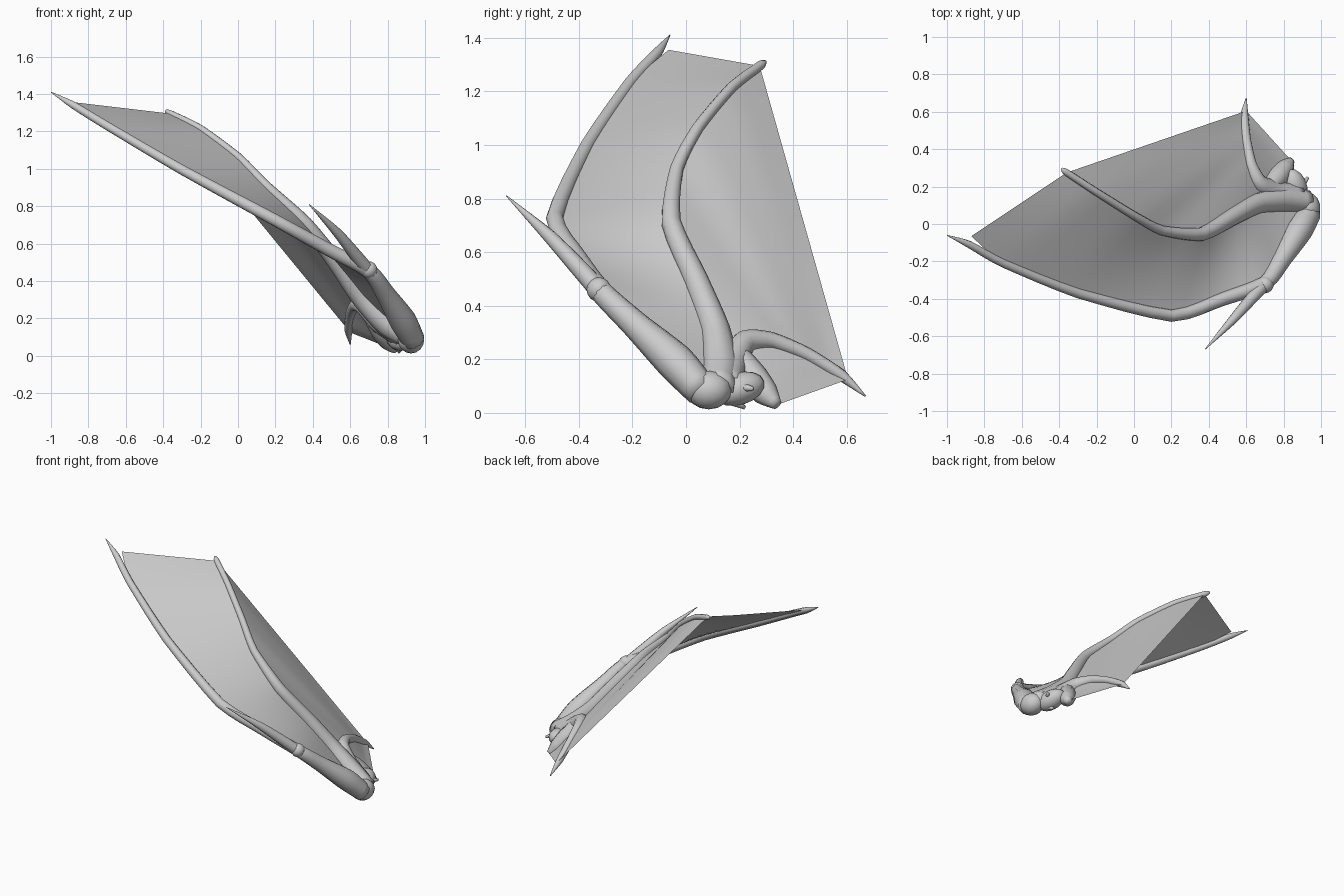
import bpy, bmesh, math
from mathutils import Vector

if "Cube" in bpy.data.objects:
    bpy.data.objects.remove(bpy.data.objects["Cube"])


def smooth_path(pts, steps=4):
    """Catmull-Rom through (x, y, z, radius) points."""
    p = [Vector(q) for q in pts]
    p = [2 * p[0] - p[1]] + p + [2 * p[-1] - p[-2]]
    out = []
    for i in range(1, len(p) - 2):
        a, b, c, d = p[i - 1:i + 3]
        for s in range(steps):
            t = s / steps
            v = 0.5 * (2 * b + (c - a) * t + (2 * a - 5 * b + 4 * c - d) * t ** 2
                       + (3 * b - a - 3 * c + d) * t ** 3)
            # soften the overshoot so the joints stay knuckle-like
            out.append(v.lerp(b.lerp(c, t), 0.4))
    out.append(p[-2])
    return out


def finish(name, bm):
    me = bpy.data.meshes.new(name)
    bm.to_mesh(me)
    bm.free()
    ob = bpy.data.objects.new(name, me)
    bpy.context.collection.objects.link(ob)
    for f in me.polygons:
        f.use_smooth = True
    return ob


def bone(name, pts, sides=10):
    """Tapered round tube along a smoothed path."""
    path = smooth_path(pts)
    pos = [v.to_3d() for v in path]
    bm = bmesh.new()
    rings, normal, last = [], None, None
    for i, c in enumerate(pos):
        tan = (pos[min(i + 1, len(pos) - 1)] - pos[max(i - 1, 0)]).normalized()
        if normal is None:
            normal = tan.orthogonal().normalized()
        else:
            normal = last.rotation_difference(tan) @ normal
        last = tan
        side = tan.cross(normal)
        r = max(path[i].w, 0.002)
        rings.append([bm.verts.new(c + r * (math.cos(a) * normal + math.sin(a) * side))
                      for a in (2 * math.pi * k / sides for k in range(sides))])
    for a, b in zip(rings, rings[1:]):
        for k in range(sides):
            j = (k + 1) % sides
            bm.faces.new((a[k], a[j], b[j], b[k]))
    bm.faces.new(rings[0][::-1])
    bm.faces.new(rings[-1])
    return finish(name, bm)


def resample(pts, n):
    """Evenly spaced points along a smoothed path."""
    p = [v.to_3d() for v in smooth_path(pts)]
    d = [0.0]
    for a, b in zip(p, p[1:]):
        d.append(d[-1] + (b - a).length)
    out, k = [], 0
    for i in range(n):
        t = d[-1] * i / (n - 1)
        while k < len(p) - 2 and d[k + 1] < t:
            k += 1
        out.append(p[k].lerp(p[k + 1], (t - d[k]) / (d[k + 1] - d[k])))
    return out


def membrane(name, edge_a, edge_b, n=28, m=8):
    """Skin stretched between two bones."""
    bm = bmesh.new()
    grid = [[bm.verts.new(a.lerp(b, j / m)) for j in range(m + 1)]
            for a, b in zip(resample(edge_a, n), resample(edge_b, n))]
    for r, s in zip(grid, grid[1:]):
        for j in range(m):
            bm.faces.new((r[j], r[j + 1], s[j + 1], s[j]))
    bmesh.ops.remove_doubles(bm, verts=bm.verts, dist=1e-5)
    return finish(name, bm)


def lump(name, loc, size, rot=(0, 0, 0)):
    bpy.ops.mesh.primitive_uv_sphere_add(segments=14, ring_count=8, location=loc, rotation=rot)
    ob = bpy.context.object
    ob.name = name
    ob.scale = size
    bpy.ops.object.shade_smooth()


# Bone paths: x, y, z, radius
lead = [(0.94, 0.06, 0.08, 0.062), (0.88, -0.04, 0.19, 0.072), (0.79, -0.19, 0.33, 0.052),
        (0.70, -0.32, 0.455, 0.042), (0.48, -0.40, 0.57, 0.036), (0.20, -0.49, 0.725, 0.033),
        (-0.30, -0.37, 0.995, 0.027), (-0.70, -0.21, 1.23, 0.023), (-0.88, -0.11, 1.34, 0.02),
        (-1.0, -0.06, 1.41, 0.002)]
middle = [(0.93, 0.12, 0.09, 0.06), (0.80, 0.13, 0.17, 0.068), (0.66, 0.11, 0.31, 0.055),
          (0.53, 0.04, 0.49, 0.046), (0.36, -0.055, 0.71, 0.037), (0.15, -0.035, 0.91, 0.026),
          (0.0, 0.045, 1.065, 0.022), (-0.20, 0.17, 1.215, 0.02), (-0.36, 0.275, 1.295, 0.018),
          (-0.385, 0.295, 1.31, 0.008)]
rear = [(0.88, 0.15, 0.10, 0.06), (0.76, 0.17, 0.18, 0.06), (0.67, 0.22, 0.265, 0.045),
        (0.625, 0.32, 0.27, 0.032), (0.60, 0.45, 0.22, 0.026), (0.59, 0.58, 0.14, 0.022),
        (0.60, 0.67, 0.062, 0.003)]
root = [(0.72, 0.19, 0.21, 0.05), (0.77, 0.25, 0.13, 0.058), (0.81, 0.30, 0.07, 0.048),
        (0.84, 0.34, 0.03, 0.02)]
claw = [(0.71, -0.31, 0.44, 0.036), (0.64, -0.385, 0.525, 0.034), (0.53, -0.51, 0.66, 0.025),
        (0.38, -0.67, 0.81, 0.002)]

bone("leading_arm", lead)
bone("middle_finger", middle)
bone("rear_finger", rear)
bone("root_muscle", root)
bone("wrist_claw", claw)

# Shoulder mass and the knuckles
lump("shoulder", (0.925, 0.085, 0.085), (0.072, 0.085, 0.072))
lump("root_mass", (0.86, 0.20, 0.09), (0.065, 0.10, 0.06), (0.3, 0, 0.3))
lump("wrist_knuckle", (0.70, -0.325, 0.46), (0.046, 0.046, 0.046))

# Small torn spurs at the root
for i, (a, b) in enumerate([((0.88, 0.18, 0.10), (0.93, 0.25, 0.09)),
                            ((0.88, 0.14, 0.06), (0.86, 0.22, 0.02))]):
    bone(f"root_spur_{i}", [(*a, 0.025), (*b, 0.008)], 6)

# Skin: ends of the edge paths follow the straight outer rim
lead_edge = lead[:-2] + [(-0.87, -0.065, 1.355, 0)]
rear_edge = rear[:-2] + [(0.59, 0.55, 0.16, 0), (0.60, 0.605, 0.125, 0)]
membrane("front_membrane", lead_edge, middle[:-1])
membrane("middle_membrane", middle[:-1], rear_edge)
membrane("rear_membrane", rear_edge[2:], root)
